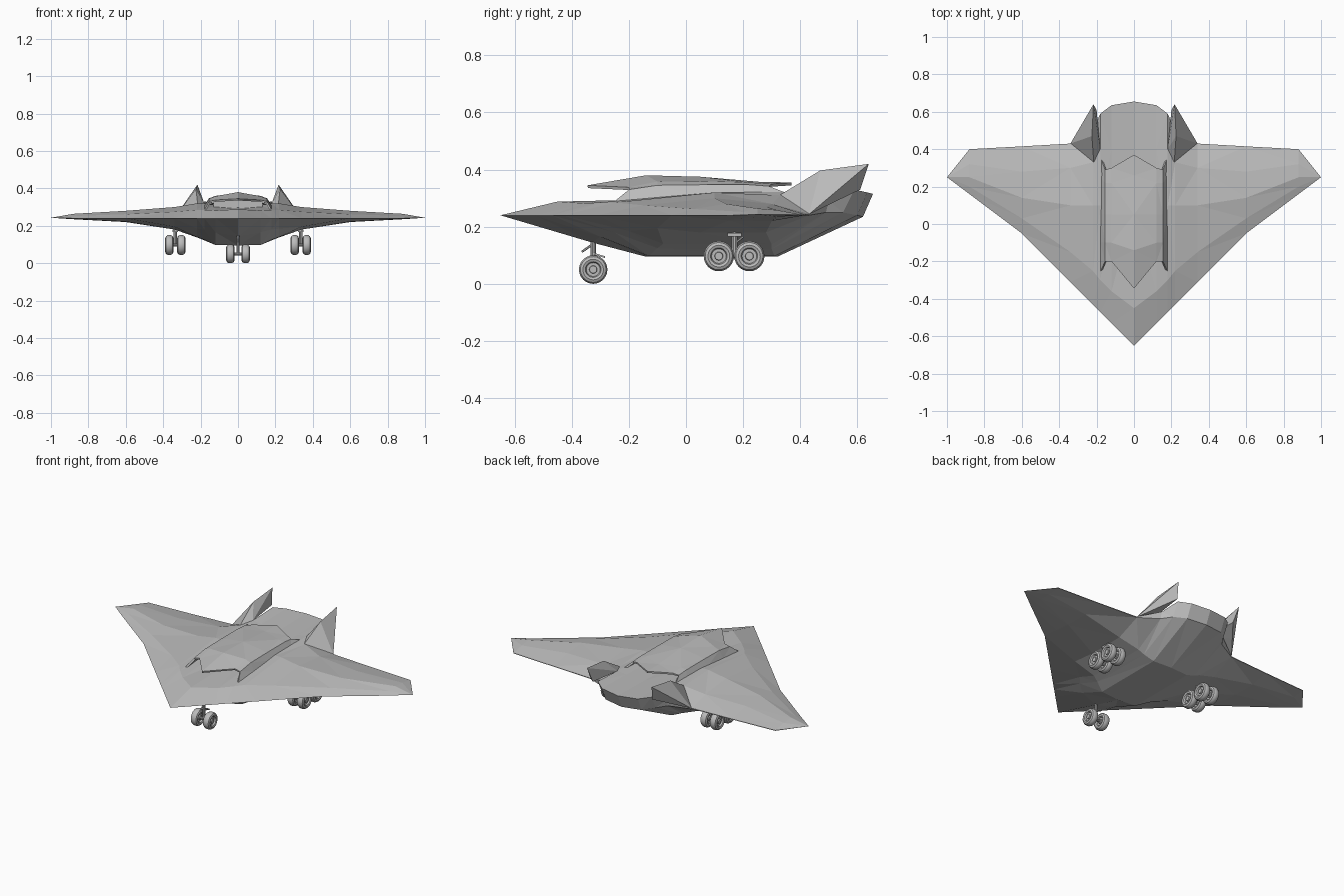
import bpy, bmesh, math
from mathutils import Vector, Matrix

if "Cube" in bpy.data.objects:
    bpy.data.objects.remove(bpy.data.objects["Cube"])


def material(name, c):
    m = bpy.data.materials.new(name)
    m.diffuse_color = (c, c, c, 1)
    m.use_nodes = True
    m.node_tree.nodes["Principled BSDF"].inputs["Base Color"].default_value = m.diffuse_color
    return m


GREY = material("light_grey", 0.5)


def finish(name, bm):
    me = bpy.data.meshes.new(name)
    bm.to_mesh(me)
    bm.free()
    me.materials.append(GREY)
    ob = bpy.data.objects.new(name, me)
    bpy.context.collection.objects.link(ob)
    return ob


def both_sides(ribs):
    """Mirror a list of (x, [(y, z), ...]) ribs across x = 0."""
    return [(-x, p) for x, p in reversed(ribs) if x > 0] + ribs


def loft(name, ribs, closed):
    bm = bmesh.new()
    rows = [[bm.verts.new((x, y, z)) for y, z in pts] for x, pts in both_sides(ribs)]
    n = len(rows[0])
    for a, b in zip(rows, rows[1:]):
        for i in range(n if closed else n - 1):
            j = (i + 1) % n
            bm.faces.new((a[i], b[i], b[j], a[j]))
    bmesh.ops.remove_doubles(bm, verts=bm.verts, dist=0.0005)
    bmesh.ops.triangulate(bm, faces=bm.faces)
    bmesh.ops.recalc_face_normals(bm, faces=bm.faces)
    if not closed and sum(f.normal.z for f in bm.faces) < 0:
        bmesh.ops.reverse_faces(bm, faces=bm.faces)
    return finish(name, bm)


# Flying wing hull: chordwise ribs, upper side nose to tail, lower side tail to nose
upper = {
    0.0: [(-.65, .24), (-.45, .288), (.1, .30), (.40, .31), (.655, .315)],
    .12: [(-.53, .24), (-.36, .282), (.1, .31), (.40, .315), (.635, .32)],
    .18: [(-.47, .24), (-.30, .285), (.1, .32), (.40, .322), (.59, .33)],
    .22: [(-.43, .24), (-.25, .285), (.1, .32), (.33, .31), (.50, .29)],
    .34: [(-.31, .24), (-.15, .275), (.1, .30), (.30, .28), (.43, .245)],
    .60: [(-.05, .24), (.03, .262), (.14, .28), (.28, .27), (.415, .243)],
    .88: [(.16, .24), (.20, .252), (.25, .264), (.32, .258), (.40, .243)],
    1.0: [(.25, .243)] * 5,
}
lower = {
    0.0: [(.62, .235), (.32, .095), (-.14, .095), (-.33, .145)],
    .12: [(.60, .24), (.31, .097), (-.13, .097), (-.30, .165)],
    .18: [(.55, .25), (.30, .122), (-.10, .125), (-.25, .18)],
    .22: [(.49, .25), (.30, .138), (-.08, .14), (-.20, .185)],
    .34: [(.43, .24), (.28, .18), (.05, .18), (-.10, .195)],
    .60: [(.415, .24), (.30, .22), (.15, .222), (.05, .23)],
    .88: [(.40, .24), (.32, .235), (.25, .235), (.20, .237)],
    1.0: [(.25, .243)] * 4,
}
loft("wing_hull", [(x, upper[x] + lower[x]) for x in upper], True)

# Dorsal fairing with pointed intake lip and notched exhaust edge
roof = loft("dorsal_fairing", [
    (0.0, [(-.345, .345), (-.14, .38), (.05, .375), (.26, .357), (.37, .355)]),
    (.12, [(-.20, .338), (-.10, .358), (.05, .36), (.22, .355), (.30, .35)]),
    (.155, [(-.20, .33), (-.10, .345), (.05, .347), (.22, .347), (.29, .342)]),
    (.18, [(-.255, .285), (-.10, .30), (.05, .31), (.25, .31), (.36, .315)]),
], False)
sol = roof.modifiers.new("thickness", "SOLIDIFY")
sol.thickness = 0.01
sol.offset = -1


def box(name, loc, size, rot_x=0):
    bm = bmesh.new()
    bmesh.ops.create_cube(bm, size=1, matrix=Matrix.Translation(loc)
                          @ Matrix.Rotation(rot_x, 4, 'X') @ Matrix.Diagonal((*size, 1)))
    return finish(name, bm)


def rod(name, a, b, r, segs=10):
    a, b = Vector(a), Vector(b)
    d = b - a
    bm = bmesh.new()
    bmesh.ops.create_cone(bm, cap_ends=True, segments=segs, radius1=r, radius2=r, depth=d.length,
                          matrix=Matrix.Translation((a + b) / 2)
                          @ d.to_track_quat('Z', 'Y').to_matrix().to_4x4())
    return finish(name, bm)


# Bulkhead closing the duct inside the fairing
box("duct_bulkhead", (0, .05, .315), (.26, .2, .055))

# Faceted tail fins
fin = [(.215, .33, .312), (.34, .43, .243), (.18, .40, .32), (.225, .47, .397),
       (.217, .64, .42), (.20, .61, .33), (.26, .52, .29)]
for s, side in ((1, "right"), (-1, "left")):
    bm = bmesh.new()
    for x, y, z in fin:
        bm.verts.new((s * x, y, z))
    bmesh.ops.convex_hull(bm, input=bm.verts)
    bmesh.ops.recalc_face_normals(bm, faces=bm.faces)
    finish(side + "_fin", bm)


# Wheel: lathed tyre with recessed rim and hub
def wheel(name, loc, R, w):
    half = [(0, .75), (.25, .75), (.28, .45), (.48, .45), (.55, .85), (.72, 1), (.90, .8), (1, .35)]
    prof = [(r * R, h * w) for r, h in half] + [(r * R, -h * w) for r, h in reversed(half)]
    bm = bmesh.new()
    vs = [bm.verts.new((h, 0, r)) for r, h in prof]
    es = [bm.edges.new(p) for p in zip(vs, vs[1:])]
    bmesh.ops.spin(bm, geom=vs + es, cent=(0, 0, 0), axis=(1, 0, 0),
                   angle=math.tau, steps=24, use_duplicate=False)
    bmesh.ops.remove_doubles(bm, verts=bm.verts, dist=1e-5)
    bmesh.ops.recalc_face_normals(bm, faces=bm.faces)
    ob = finish(name, bm)
    ob.location = loc
    bpy.ops.object.select_all(action='DESELECT')
    ob.select_set(True)
    bpy.context.view_layer.objects.active = ob
    bpy.ops.object.shade_smooth_by_angle(angle=math.radians(35))


# Nose gear
for s in (-1, 1):
    wheel("nose_wheel", (s * .041, -.325, .05), .05, .022)
rod("nose_axle", (-.04, -.325, .05), (.04, -.325, .05), .008)
rod("nose_strut", (0, -.325, .05), (0, -.325, .16), .009)
rod("nose_brace", (0, -.365, .112), (0, -.325, .14), .004, 6)
box("nose_link", (0, -.305, .1), (.018, .045, .006), -.3)

# Main gear: four-wheel bogies
for s in (-1, 1):
    x = s * .335
    for y in (.115, .222):
        for d in (-.032, .032):
            wheel("main_wheel", (x + d, y, .097), .053, .022)
        rod("main_axle", (x - .03, y, .097), (x + .03, y, .097), .008)
    rod("bogie_beam", (x, .115, .097), (x, .222, .097), .009)
    rod("main_strut", (x, .17, .097), (x, .17, .2), .01)
    rod("main_brace", (x, .20, .165), (x, .17, .14), .004, 6)
    box("strut_mount", (x, .17, .172), (.03, .05, .012))
